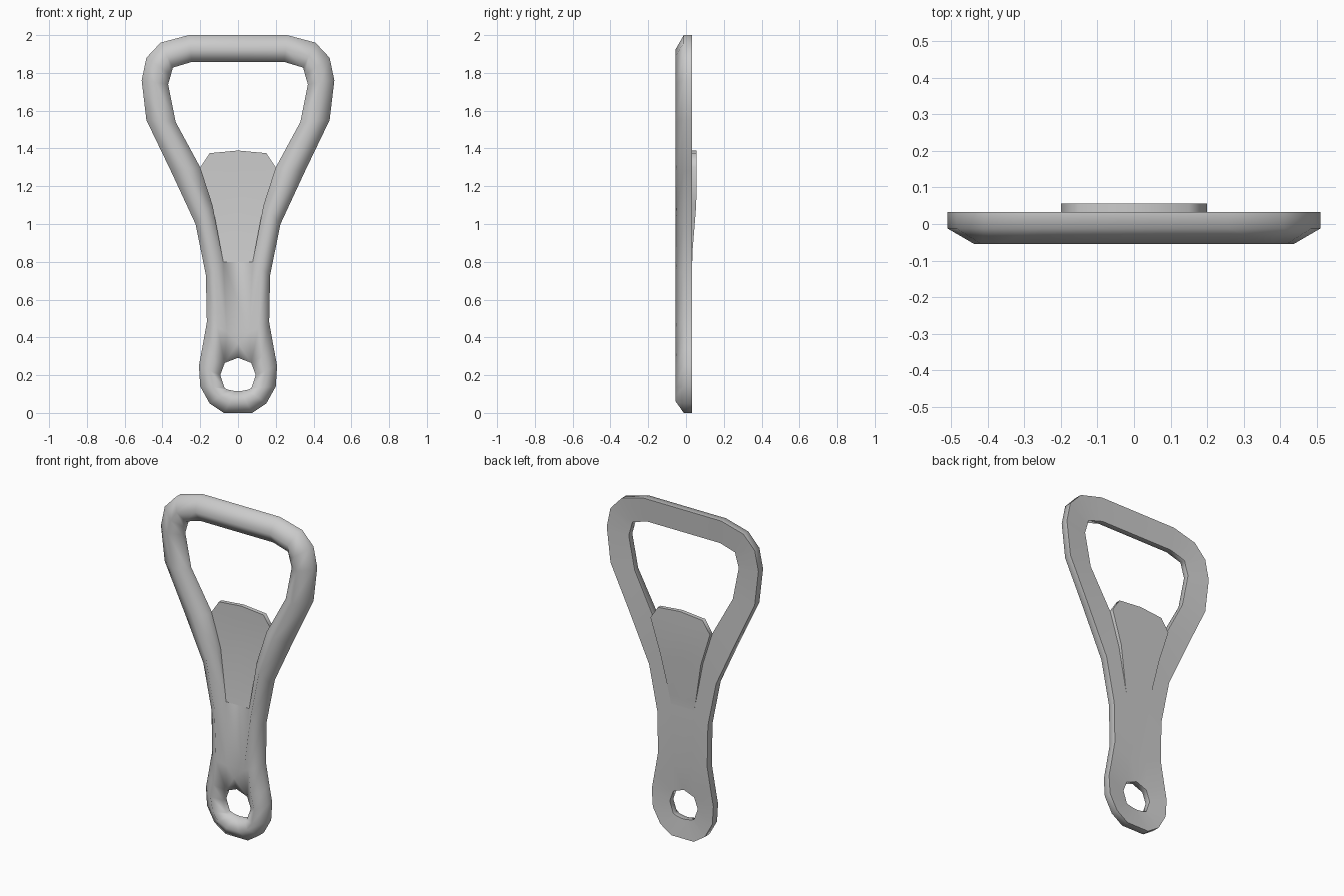
import bpy, bmesh, math

if "Cube" in bpy.data.objects:
    bpy.data.objects.remove(bpy.data.objects["Cube"])

BACK, MID, FRONT = 0.033, -0.012, -0.055


def finish(name, bm, angle):
    bmesh.ops.recalc_face_normals(bm, faces=bm.faces)
    mesh = bpy.data.meshes.new(name)
    bm.to_mesh(mesh)
    bm.free()
    ob = bpy.data.objects.new(name, mesh)
    bpy.context.collection.objects.link(ob)
    bpy.ops.object.select_all(action='DESELECT')
    ob.select_set(True)
    bpy.context.view_layer.objects.active = ob
    bpy.ops.object.shade_smooth_by_angle(angle=math.radians(angle))
    return ob


def bar_section(outer, inner, inner_front=MID, inner_back=BACK):
    """Flat-backed, ridged section from an outer to an inner (x, z) point."""
    (ox, oz), (ix, iz) = outer, inner
    rx, rz = ox + (ix - ox) * 0.53, oz + (iz - oz) * 0.53
    return [(ox, BACK, oz), (ox, MID, oz), (rx, FRONT, rz),
            (ix, inner_front, iz), (ix, inner_back, iz)]


# Frame: outer and inner outline of the right half, mirrored into one loop
DISH = 0.022
half = [((0.26, 2.0), (0.245, 1.858), MID, DISH),
        ((0.41, 1.96), (0.345, 1.828), MID, DISH),
        ((0.485, 1.88), (0.355, 1.79), MID, DISH),
        ((0.51, 1.76), (0.37, 1.74), MID, DISH),
        ((0.485, 1.55), (0.33, 1.54), MID, DISH),
        ((0.355, 1.28), (0.2, 1.30)),
        ((0.225, 1.0), (0.135, 1.10)),
        ((0.17, 0.73), (0.078, 0.80), -0.004),
        ((0.165, 0.48), (0.06, 0.43), -0.03),
        ((0.19, 0.34), (0.07, 0.265), MID, DISH),
        ((0.207, 0.25), (0.094, 0.20), MID, DISH),
        ((0.20, 0.14), (0.07, 0.13), MID, DISH),
        ((0.15, 0.05), (0.05, 0.122), MID, DISH),
        ((0.075, 0.0), (0.012, 0.115), MID, DISH)]
bm = bmesh.new()
right = [[bm.verts.new(p) for p in bar_section(*s)] for s in half]
left = [[bm.verts.new((-v.co.x, v.co.y, v.co.z)) for v in s] for s in right]
web = (7, 8)  # stem spans with no inner wall
for side in (right, left):
    for i in range(len(side) - 1):
        a, b = side[i], side[i + 1]
        for j in range(5):
            if not (i in web and j == 3):
                k = (j + 1) % 5
                bm.faces.new((a[j], a[k], b[k], b[j]))
for i in (0, -1):
    for j in range(5):
        k = (j + 1) % 5
        bm.faces.new((right[i][j], right[i][k], left[i][k], left[i][j]))

# Web filling the stem down to the hanging hole
crest = bm.verts.new((0, -0.04, 0.37))
hole_f = bm.verts.new((0, MID, 0.292))
hole_b = bm.verts.new((0, DISH, 0.292))
for j in (3, 4):
    bm.faces.new((left[7][j], right[7][j], right[8][j], left[8][j]))
bm.faces.new((left[8][3], right[8][3], crest))
for s in (left, right):
    bm.faces.new((s[8][3], s[9][3], crest))
    bm.faces.new((crest, s[9][3], hole_f))
    bm.faces.new((hole_f, s[9][3], s[9][4], hole_b))
    bm.faces.new((s[8][4], s[9][4], hole_b))
bm.faces.new((left[8][4], right[8][4], hole_b))
finish("frame", bm, 84)

# Tongue: rows of z, half width, front y, back y; open where it meets the stem
rows = [(0.80, 0.078, -0.004, 0.033), (0.85, 0.088, 0.002, 0.034),
        (1.10, 0.137, 0.026, 0.054), (1.30, 0.2, 0.031, 0.056),
        (1.375, 0.15, 0.031, 0.056)]
bm = bmesh.new()
rings = []
for z, w, f, b in rows:
    top = 0.014 if z > 1.35 else 0.0
    rings.append([bm.verts.new(p) for p in (
        (-w, f, z), (0, f, z + top), (w, f, z),
        (w, b, z), (0, b, z + top), (-w, b, z))])
for a, b in zip(rings, rings[1:]):
    for j in range(6):
        k = (j + 1) % 6
        bm.faces.new((a[j], a[k], b[k], b[j]))
bm.faces.new(rings[-1])
finish("opener_tongue", bm, 60)
